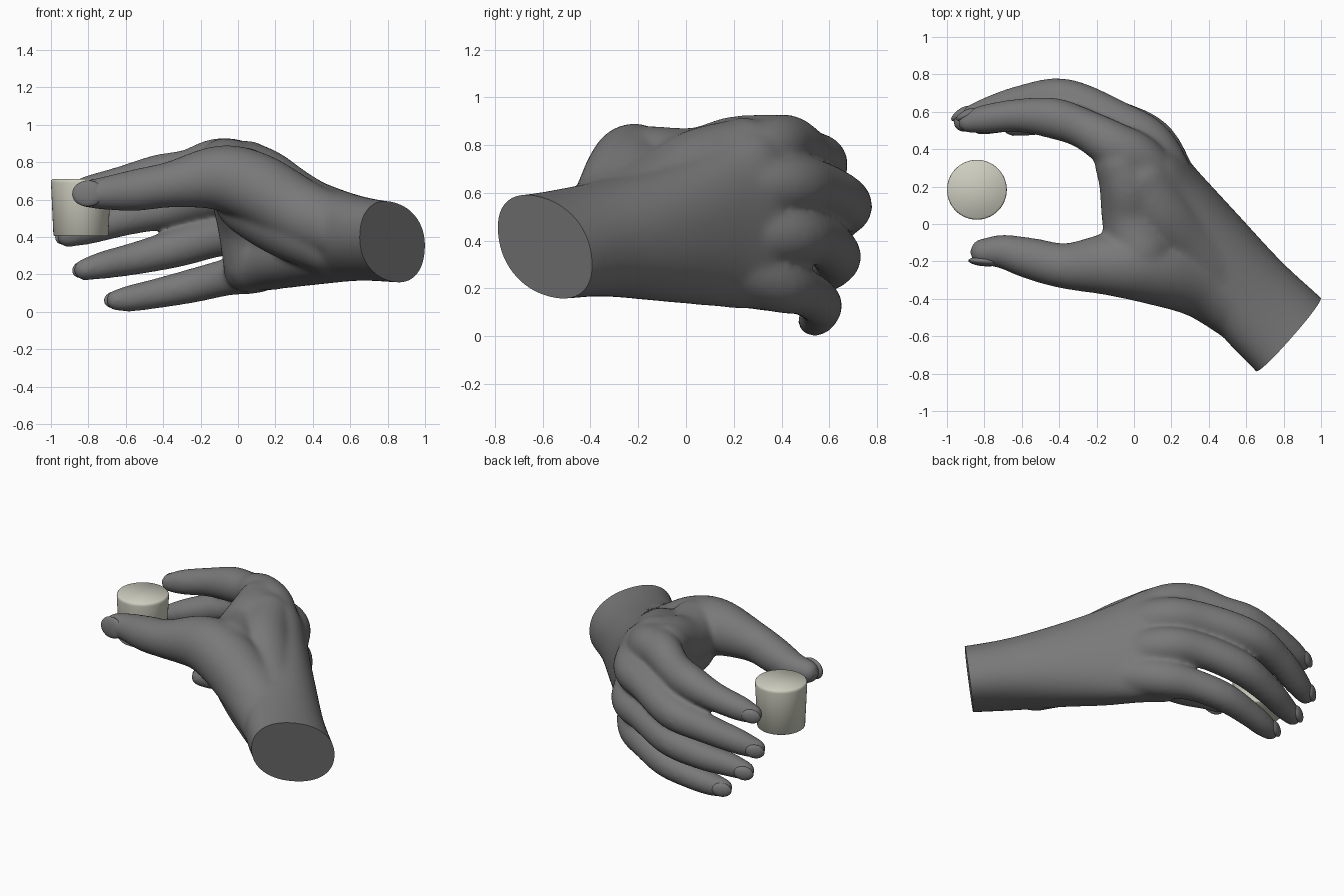
import bpy, bmesh
from math import sin, cos, pi, copysign
from mathutils import Vector, Matrix

if "Cube" in bpy.data.objects:
    bpy.data.objects.remove(bpy.data.objects["Cube"])

UP = Vector((0, 0, 1))


def material(name, rgb):
    m = bpy.data.materials.new(name)
    m.diffuse_color = (*rgb, 1)
    m.use_nodes = True
    m.node_tree.nodes["Principled BSDF"].inputs["Base Color"].default_value = m.diffuse_color
    return m


grey = material("dark_grey", (.19, .19, .19))
stone = material("pale_stone", (.61, .61, .52))


def spline(pts, steps=8):
    """Catmull-Rom samples through points of any size."""
    p = [Vector(q) for q in pts]
    p = [2 * p[0] - p[1]] + p + [2 * p[-1] - p[-2]]
    out = []
    for i in range(1, len(p) - 2):
        a, b, c, d = p[i - 1:i + 3]
        for k in range(steps):
            t = k / steps
            out.append(0.5 * (2 * b + (c - a) * t + (2 * a - 5 * b + 4 * c - d) * t * t
                              + (3 * b - a - 3 * c + d) * t ** 3))
    return out + [p[-2]]


def loft(bm, rings):
    vs = [[bm.verts.new(co) for co in r] for r in rings]
    n = len(vs[0])
    for a, b in zip(vs, vs[1:]):
        for i in range(n):
            bm.faces.new((a[i], a[(i + 1) % n], b[(i + 1) % n], b[i]))
    bm.faces.new(vs[0][::-1])
    bm.faces.new(vs[-1])


def limb(bm, pts):
    """Round tapered tube through (x, y, z, radius) with ball ends."""
    s = spline(pts)
    rings = []
    for i, p in enumerate(s):
        t = (s[min(i + 1, len(s) - 1)] - s[max(i - 1, 0)]).to_3d().normalized()
        u = t.cross(UP).normalized()
        v = u.cross(t)
        rings.append([p.to_3d() + p[3] * (u * cos(k * pi / 12) + v * sin(k * pi / 12))
                      for k in range(24)])
    loft(bm, rings)
    for p in (s[0], s[-1]):
        bmesh.ops.create_uvsphere(bm, u_segments=24, v_segments=14, radius=p[3],
                                  matrix=Matrix.Translation(p.to_3d()))


def add_object(name, bm, mat=None, angle=0.8):
    bmesh.ops.recalc_face_normals(bm, faces=bm.faces)
    me = bpy.data.meshes.new(name)
    bm.to_mesh(me)
    bm.free()
    if mat:
        me.materials.append(mat)
    ob = bpy.data.objects.new(name, me)
    bpy.context.collection.objects.link(ob)
    bpy.ops.object.select_all(action='DESELECT')
    ob.select_set(True)
    bpy.context.view_layer.objects.active = ob
    bpy.ops.object.shade_smooth_by_angle(angle=angle)
    return ob


# Digits: centre line and radius from inside the palm to the tip
digits = {
    "index": [(.20, .12, .66, .14), (.04, .33, .77, .135), (-.11, .42, .80, .128), (-.27, .51, .76, .108),
              (-.43, .565, .73, .11), (-.62, .58, .69, .09), (-.80, .56, .65, .078), (-.885, .545, .63, .06)],
    "middle": [(.22, .18, .62, .13), (.09, .42, .63, .13), (-.10, .55, .62, .115), (-.37, .67, .555, .108),
               (-.60, .65, .50, .093), (-.80, .59, .44, .08), (-.91, .55, .405, .062)],
    "ring": [(.23, .18, .43, .13), (.105, .43, .42, .125), (-.08, .55, .405, .107), (-.33, .63, .34, .103),
             (-.55, .61, .285, .088), (-.72, .56, .25, .075), (-.82, .535, .225, .06)],
    "little": [(.24, .17, .28, .12), (.10, .38, .22, .12), (-.06, .49, .185, .1), (-.25, .56, .138, .092),
               (-.45, .56, .095, .08), (-.58, .54, .071, .072), (-.65, .525, .062, .058)],
    "thumb": [(.60, -.47, .42, .18), (.36, -.32, .51, .185), (.10, -.24, .66, .19), (-.10, -.215, .715, .175),
              (-.36, -.225, .68, .124), (-.55, -.185, .65, .112), (-.70, -.148, .635, .092), (-.805, -.15, .63, .074)],
}

bm = bmesh.new()
for path in digits.values():
    limb(bm, path)

# Flesh of the palm: thumb web, hollow behind it, heel, thumb ball, palm pad
for path in ([(.03, -.14, .70, .18), (-.015, .05, .715, .16), (-.03, .2, .765, .155), (-.07, .32, .79, .14)],
             [(.46, -.28, .47, .19), (.28, -.10, .59, .18), (.14, .06, .69, .18), (.05, .24, .76, .155)],
             [(.44, -.20, .32, .15), (.28, .02, .29, .15), (.15, .22, .26, .14), (.05, .34, .235, .13)],
             [(.48, -.36, .37, .17), (.26, -.23, .47, .185), (.07, -.12, .57, .17), (.02, .06, .63, .16)],
             [(.01, .14, .64, .16), (.04, .26, .46, .15), (.06, .31, .26, .14)]):
    limb(bm, path)

# Forearm and palm: x, y, z centre, half thickness, half height, slant
arm = [(.98, -.75, .37, .265, .205, .09), (.825, -.59, .375, .262, .21, .09), (.62, -.385, .40, .25, .23, .06),
       (.41, -.10, .425, .21, .28, .02), (.25, .12, .455, .178, .33, 0), (.15, .27, .485, .15, .37, 0),
       (.06, .37, .50, .12, .35, 0)]
U = Vector((.68, .735, 0))


def power(c):
    return copysign(abs(c) ** 0.9, c)


rings = []
for q in zip(*[spline([(a[i], a[i + 1], a[i + 2]) for a in arm]) for i in (0, 3)]):
    (x, y, z), (w, h, slant) = q
    axis = U * w - UP * (slant * .6)
    rings.append([Vector((x, y, z)) + axis * power(cos(k * pi / 20)) + UP * (h * power(sin(k * pi / 20)))
                  for k in range(40)])
loft(bm, rings)

# Fuse the flesh into one smooth skin, then cut the wrist flat
raw = add_object("hand_base", bm)
rem = raw.modifiers.new("fuse", 'REMESH')
rem.mode = 'VOXEL'
rem.voxel_size = 0.012
smo = raw.modifiers.new("soften", 'SMOOTH')
smo.factor = 0.5
smo.iterations = 30
skin = bpy.data.meshes.new_from_object(raw.evaluated_get(bpy.context.evaluated_depsgraph_get()))
bpy.data.objects.remove(raw)
bm = bmesh.new()
bm.from_mesh(skin)
cut = bmesh.ops.bisect_plane(bm, geom=bm.verts[:] + bm.edges[:] + bm.faces[:], plane_co=(.825, -.59, .375),
                             plane_no=(.735, -.68, -.12), clear_outer=True)
bmesh.ops.contextual_create(bm, geom=[g for g in cut["geom_cut"] if isinstance(g, bmesh.types.BMEdge)])
add_object("hand", bm, grey)

# Nails: thin domes set into the back of each tip
for name, path in digits.items():
    thumb = name == "thumb"
    a, b = Vector(path[-2]), Vector(path[-1])
    d = (b - a).to_3d().normalized()
    hint = Vector((0, -1, .05)) if thumb else Vector((-.1, 1, .1))
    n = (hint - d * hint.dot(d)).normalized()
    side = d.cross(n)
    ln, wd = (.085, .07) if thumb else (.062, .045)
    pos = b.to_3d() + n * (b[3] * .7) - d * (-.002 if not thumb else .002)
    tilt = (d - n * (.1 if thumb else .3)).normalized()
    n = side.cross(tilt)
    n = n if n.dot(hint) > 0 else -n
    m = Matrix((tilt * ln, side * wd, n * .024)).transposed().to_4x4()
    bm = bmesh.new()
    bmesh.ops.create_uvsphere(bm, u_segments=24, v_segments=12, radius=1,
                              matrix=Matrix.Translation(pos) @ m)
    add_object(name + "_nail", bm, grey)

# Small tapered cylinder held in the grip
bm = bmesh.new()
prof = [(.142, .405), (.147, .41), (.16, .69), (.159, .702), (.152, .71)]
loft(bm, [[(-.84 + r * cos(k * pi / 32), .183 + r * sin(k * pi / 32), z) for k in range(64)] for r, z in prof])
add_object("held_cylinder", bm, stone, 0.9)
